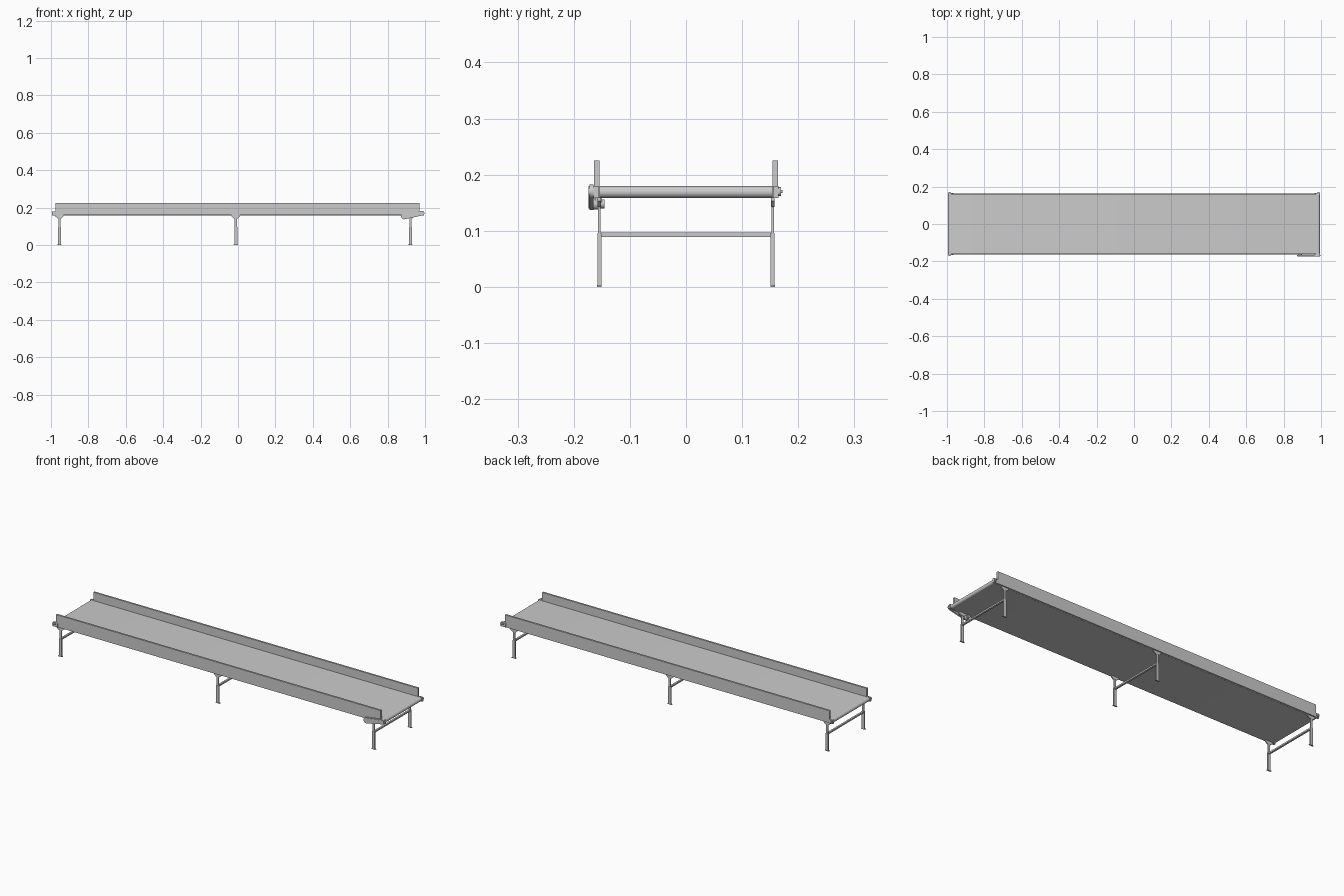
import bpy, bmesh, math
from mathutils import Vector

if "Cube" in bpy.data.objects:
    bpy.data.objects.remove(bpy.data.objects["Cube"])


def box(name, x, y, z):
    bpy.ops.mesh.primitive_cube_add(size=1)
    o = bpy.context.object
    o.name = name
    for v in o.data.vertices:
        v.co = [r[0] + (c + 0.5) * (r[1] - r[0]) for r, c in zip((x, y, z), v.co)]
    return o


def prism(name, pts, y0, y1, smooth=False):
    """Extrude an x-z profile along y."""
    bm = bmesh.new()
    f = bm.faces.new([bm.verts.new((x, y0, z)) for x, z in pts])
    ext = bmesh.ops.extrude_face_region(bm, geom=[f])
    vs = [g for g in ext["geom"] if isinstance(g, bmesh.types.BMVert)]
    bmesh.ops.translate(bm, verts=vs, vec=(0, y1 - y0, 0))
    bmesh.ops.recalc_face_normals(bm, faces=bm.faces)
    me = bpy.data.meshes.new(name)
    bm.to_mesh(me)
    bm.free()
    o = bpy.data.objects.new(name, me)
    bpy.context.collection.objects.link(o)
    if smooth:
        bpy.ops.object.select_all(action='DESELECT')
        o.select_set(True)
        bpy.context.view_layer.objects.active = o
        bpy.ops.object.shade_smooth_by_angle(angle=math.radians(35))
    return o


def capsule(a, b, ra, rb, n=12):
    """Outline around two circles, from a to b."""
    ang = math.atan2(b[1] - a[1], b[0] - a[0])
    pts = []
    for c, r, s in ((b, rb, -math.pi / 2), (a, ra, math.pi / 2)):
        for i in range(n + 1):
            t = ang + s + math.pi * i / n
            pts.append((c[0] + r * math.cos(t), c[1] + r * math.sin(t)))
    return pts


def disc(name, x, z, r, y0, y1, n=24):
    pts = [(x + r * math.cos(2 * math.pi * i / n), z + r * math.sin(2 * math.pi * i / n)) for i in range(n)]
    return prism(name, pts, y0, y1, True)


# Belt loop with rounded ends
prism("belt", capsule((-0.983, 0.169), (0.983, 0.169), 0.0105, 0.0105), -0.154, 0.154, True)

for s, side in ((-1, "front"), (1, "back")):
    # Tall side guard, which also forms the frame rail
    box(side + "_side_guard", (-0.975, 0.97), sorted((s * 0.154, s * 0.164)), (0.159, 0.225))
    for e, end in ((-1, "tail"), (1, "drive")):
        # Plates carrying the end rollers
        box(f"{side}_{end}_end_plate", sorted((e * 0.965, e * 0.995)),
            sorted((s * 0.155, s * 0.1645)), (0.158, 0.18))
        disc(f"{side}_{end}_bearing", e * 0.987, 0.17, 0.008, s * 0.163, s * 0.169)
        disc(f"{side}_{end}_shaft", e * 0.987, 0.17, 0.003, s * 0.168, s * 0.172, 16)

# Supports: lower tube, upper post, bracket, foot and cross bar
for n, x in enumerate((-0.955, -0.012, 0.922)):
    for s, side in ((-1, "front"), (1, "back")):
        tag = f"{side}_leg_{n + 1}"
        y = s * 0.1545
        box(tag + "_lower", (x - 0.008, x + 0.008), (y - 0.0035, y + 0.0035), (0.003, 0.096))
        box(tag + "_upper", (x - 0.006, x + 0.006), (y - 0.0022, y + 0.0022), (0.09, 0.16))
        box(tag + "_foot", (x - 0.012, x + 0.012), (y - 0.0038, y + 0.0038), (0, 0.003))
        prism(tag + "_bracket", [(x - 0.022, 0.161), (x - 0.022, 0.153), (x - 0.01, 0.142),
                                 (x + 0.01, 0.142), (x + 0.022, 0.153), (x + 0.022, 0.161)],
              y - 0.003, y + 0.003)
    box(f"cross_bar_{n + 1}", (x - 0.005, x + 0.005), (-0.153, 0.153), (0.089, 0.097))

# Drive: sloping chain cover with rim, motor and gearbox
prism("chain_cover", capsule((0.888, 0.153), (0.984, 0.17), 0.016, 0.0125), -0.172, -0.165, True)
prism("chain_cover_rim", capsule((0.888, 0.153), (0.984, 0.17), 0.0135, 0.010), -0.174, -0.171, True)
disc("motor", 0.888, 0.148, 0.0105, -0.166, -0.152)
disc("motor_end_cap", 0.888, 0.148, 0.008, -0.153, -0.145)
box("motor_mount", (0.877, 0.899), (-0.162, -0.15), (0.15, 0.162))
